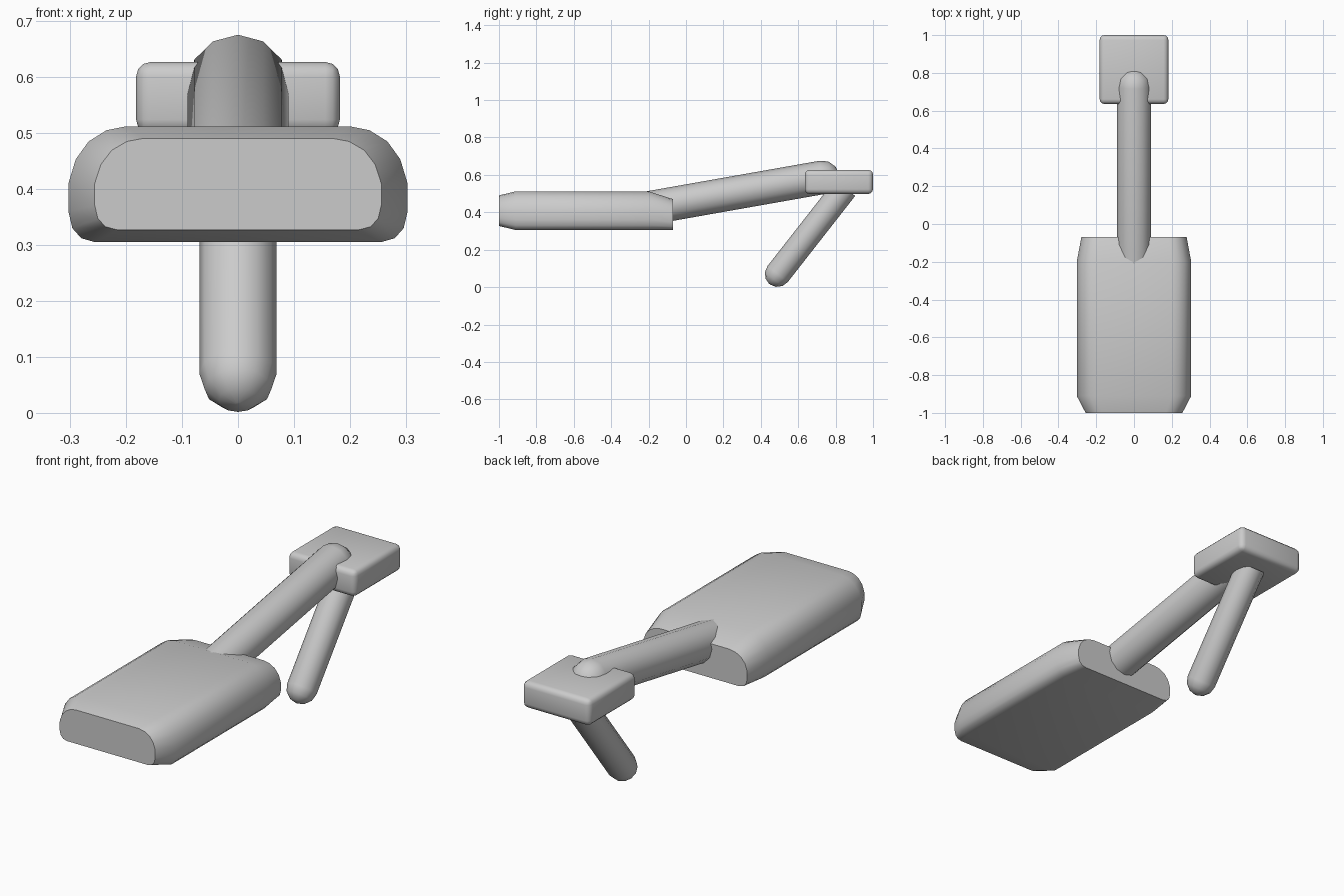
import bpy, bmesh
from math import sin, cos, pi, radians
from mathutils import Vector

if "Cube" in bpy.data.objects:
    bpy.data.objects.remove(bpy.data.objects["Cube"])

GREY = (0.6, 0.6, 0.6, 1)
grey = bpy.data.materials.new("plain grey")
grey.use_nodes = True
grey.diffuse_color = GREY
next(n for n in grey.node_tree.nodes if n.type == "BSDF_PRINCIPLED").inputs["Base Color"].default_value = GREY


def finish(name, bm):
    bmesh.ops.recalc_face_normals(bm, faces=bm.faces)
    mesh = bpy.data.meshes.new(name)
    bm.to_mesh(mesh)
    bm.free()
    mesh.materials.append(grey)
    obj = bpy.data.objects.new(name, mesh)
    bpy.context.collection.objects.link(obj)
    bpy.ops.object.select_all(action="DESELECT")
    obj.select_set(True)
    bpy.context.view_layer.objects.active = obj
    bpy.ops.object.shade_smooth_by_angle(angle=radians(40))
    return obj


def loft(bm, rings):
    """Skin closed rings of equal length and cap both ends."""
    loops = [[bm.verts.new(p) for p in ring] for ring in rings]
    for a, b in zip(loops, loops[1:]):
        for i in range(len(a)):
            j = (i + 1) % len(a)
            bm.faces.new((a[i], a[j], b[j], b[i]))
    bm.faces.new(loops[0])
    bm.faces.new(loops[-1])


def rounded_rod(name, start, end, radius, sides=12):
    """Rod with a flat start and a domed end, lying in the x = 0 plane."""
    start, end = Vector(start), Vector(end)
    axis = (end - start).normalized()
    side = Vector((1, 0, 0))
    up = side.cross(axis)
    stations = [(start, radius)]
    for a in (0, 30, 60, 86):
        t = radians(a)
        stations.append((end + axis * radius * sin(t), radius * cos(t)))
    rings = []
    for c, r in stations:
        angles = [2 * pi * i / sides for i in range(sides)]
        rings.append([c + side * r * sin(t) + up * r * cos(t) for t in angles])
    bm = bmesh.new()
    loft(bm, rings)
    return finish(name, bm)


# Broad body: one half section, mirrored, lofted with tapered ends
half = [(0.20, 0.512), (0.235, 0.505), (0.267, 0.485), (0.29, 0.453),
        (0.303, 0.41), (0.303, 0.36), (0.296, 0.33), (0.28, 0.312), (0.255, 0.305)]
section = half + [(-x, z) for x, z in reversed(half)]
base = 0.305
# y, width scale, height scale, lift
stations = [(-1.0, 0.845, 0.79, 0.022), (-0.91, 1, 1, 0),
            (-0.2, 1, 1, 0), (-0.07, 0.92, 0.8, 0)]
bm = bmesh.new()
loft(bm, [[(x * w, y, base + lift + (z - base) * h) for x, z in section]
          for y, w, h, lift in stations])
finish("body", bm)

# Sloping arm and hanging leg
rounded_rod("arm", (0, -0.25, 0.414), (0, 0.73, 0.587), 0.09)
rounded_rod("leg", (0, 0.85, 0.53), (0, 0.49, 0.07), 0.069)

# Rounded block at the joint
bm = bmesh.new()
bmesh.ops.create_cube(bm, size=1)
for v in bm.verts:
    v.co = (v.co.x * 0.364, 0.8175 + v.co.y * 0.365, 0.5625 + v.co.z * 0.129)
bmesh.ops.bevel(bm, geom=bm.edges[:], offset=0.026, segments=3,
                profile=0.5, affect="EDGES")
finish("joint_block", bm)
